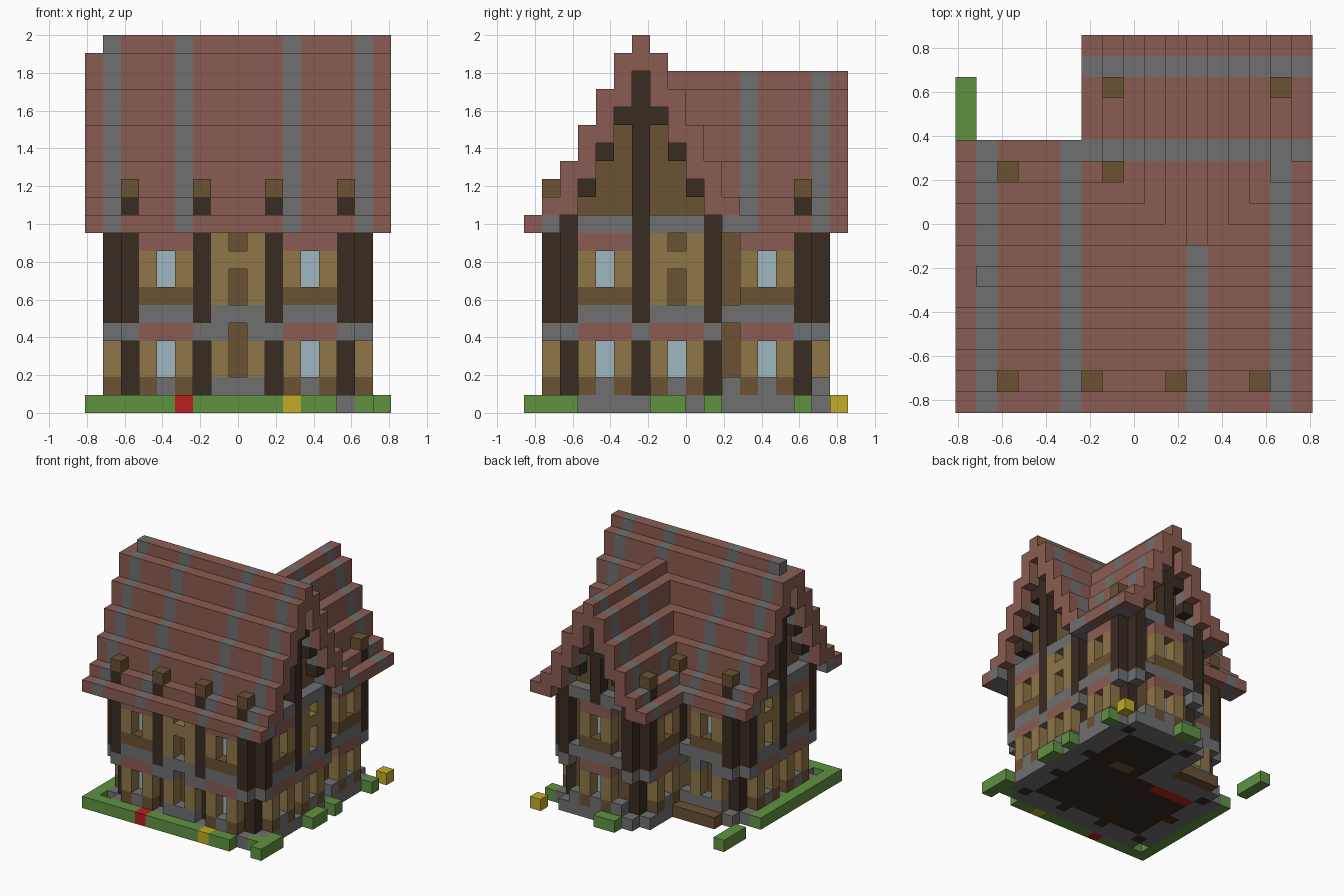
import bpy
import bmesh

if "Cube" in bpy.data.objects:
    bpy.data.objects.remove(bpy.data.objects["Cube"], do_unlink=True)

UNIT = 2 / 21  # edge of one building block
COLOURS = {
    "roof_brick": (0.255, 0.108, 0.085),
    "stone": (0.162, 0.162, 0.162),
    "dark_timber": (0.042, 0.025, 0.016),
    "plaster_tan": (0.275, 0.184, 0.067),
    "brown_wood": (0.144, 0.084, 0.033),
    "window_glass": (0.34, 0.48, 0.53),
    "grass": (0.117, 0.287, 0.054),
    "red_flower": (0.485, 0.014, 0.014),
    "yellow_flower": (0.552, 0.413, 0.021),
}
BRICK, STONE, DARK, TAN, BROWN, GLASS, GRASS, RED, YELLOW = range(9)
materials = []
for name, rgb in COLOURS.items():
    mat = bpy.data.materials.new(name)
    mat.use_nodes = True
    mat.diffuse_color = (*rgb, 1)
    mat.node_tree.nodes["Principled BSDF"].inputs["Base Color"].default_value = (*rgb, 1)
    materials.append(mat)

blocks = {}  # grid cell -> (part, colour)


def fill(part, colour, xs, ys, zs):
    """Fill a box of blocks; each range is a number or a (first, last) pair."""
    spans = [(r, r) if isinstance(r, int) else r for r in (xs, ys, zs)]
    for i in range(spans[0][0], spans[0][1] + 1):
        for j in range(spans[1][0], spans[1][1] + 1):
            for k in range(spans[2][0], spans[2][1] + 1):
                blocks[i, j, k] = (part, colour)


# Foundation, floor and solid core
for xs, ys in (((1, 15), (2, 10)), ((2, 14), (1, 11)), ((7, 15), (10, 15)), ((8, 14), (10, 16))):
    fill("foundation", STONE, xs, ys, 0)
fill("floor", DARK, (3, 13), (3, 9), 0)
fill("floor", DARK, (9, 13), (9, 14), 0)
fill("floor", BROWN, (10, 11), 10, 0)
fill("door_mat", RED, (3, 6), 9, 0)
fill("inner_walls", BROWN, (2, 14), (2, 10), (1, 9))
fill("inner_walls", BROWN, (8, 14), (10, 15), (1, 9))


# Each wall maps (position along wall, depth inward) to the grid
def front(u, d): return u, 1 + d
def right(u, d): return 15 - d, u
def left(u, d): return 1 + d, u
def back(u, d): return u, 11 - d
def wing_back(u, d): return u, 16 - d
def wing_left(u, d): return 7 + d, u


def put(wall, part, colour, us, depth, zs):
    for u in us:
        fill(part, colour, *wall(u, depth), zs)


def post(wall, u):
    put(wall, "timber_posts", DARK, [u], 1, (0, 4))
    put(wall, "stone_band", STONE, [u], 0, 4)
    put(wall, "timber_posts", DARK, [u], 0, (5, 9))


def filler(wall, u):
    put(wall, "wood_panels", BROWN, [u], 1, (2, 9))
    put(wall, "stone_band", STONE, [u], 0, 1)
    put(wall, "stone_band", STONE, [u], 0, 5)


def bay(wall, u, door=False, blank_top=False):
    """Three-block wall bay: two columns around a recessed opening."""
    sides, mid, whole = [u, u + 2], [u + 1], [u, u + 1, u + 2]
    put(wall, "lower_columns", TAN, sides, 0, (2, 3))
    put(wall, "stone_band", STONE, whole, 0, 5)
    put(wall, "plinth", STONE, whole, 0, 1)
    if door:
        put(wall, "stone_band", STONE, sides, 0, 4)
        put(wall, "door", BROWN, mid, 1, (2, 4))
    else:
        put(wall, "column_bases", BROWN, sides, 0, 1)
        put(wall, "windows", GLASS, mid, 1, (2, 3))
        put(wall, "brick_lintels", BRICK, whole, 0, 4)
    if blank_top:
        put(wall, "upper_columns", TAN, sides, 0, (6, 9))
        put(wall, "wood_panels", BROWN, mid, 1, (6, 9))
        put(wall, "upper_columns", TAN, mid, 0, 8)
    else:
        put(wall, "window_sills", BROWN, whole, 0, 6)
        put(wall, "upper_columns", TAN, sides, 0, (7, 8))
        put(wall, "windows", GLASS, mid, 1, (7, 8))
        put(wall, "brick_lintels", BRICK, whole, 0, 9)


# Walls
bay(front, 3)
bay(front, 7, door=True, blank_top=True)
bay(front, 11)
for wall in (left, right):
    bay(wall, 3)
    bay(wall, 7, blank_top=True)
bay(right, 12)
filler(right, 11)
bay(back, 3, door=True)
filler(back, 6)
bay(wing_left, 12)
bay(wing_back, 10)
filler(wing_back, 9)
filler(wing_back, 13)
for wall, places in ((front, (2, 6, 10, 14)), (right, (2, 6, 10, 15)), (left, (2, 6, 10)),
                     (back, (2,)), (wing_left, (15,)), (wing_back, (8, 14))):
    for u in places:
        post(wall, u)
fill("timber_posts", DARK, 7, 11, (5, 9))
fill("stone_band", STONE, 7, 11, 4)

# Roof courses as (bottom, top) from the ridge outward
WING = [(17, 18), (15, 17), (13, 15), (11, 13), (10, 11), (10, 10)]
MAIN = [(19, 20), (17, 19)] + WING[1:]


def gable(wall, centre, courses):
    """Timber trim stepping under the roof, with a stone band at its foot."""
    reach = len(courses) - 3
    put(wall, "gable_band", STONE, range(centre - reach, centre + reach + 1), 0, 10)
    for d in range(reach + 1):
        for u in (centre - d, centre + d):
            if courses[d][0] > 11:
                put(wall, "gable_timber", DARK, [u], 0, courses[d][0] - 1)
    put(wall, "gable_timber", DARK, [centre], 0, (10, courses[0][0] - 1))
    for u in (centre - reach, centre + reach):
        put(wall, "gable_timber", DARK, [u], 0, 10)


# Attic infill
for d in range(5):
    for s in (-d, d):
        fill("attic_wall", BROWN, (2, 14), 6 + s, (10, MAIN[d][0] - 1))
for d in range(4):
    for s in (-d, d):
        fill("attic_wall", BROWN, 11 + s, (7, 15), (10, WING[d][0] - 1))
gable(left, 6, MAIN)
gable(right, 6, MAIN)
gable(wing_back, 11, WING)

# Wing roof, then main roof, striped with stone
for d, zs in enumerate(WING):
    for x in (11 - d, 11 + d):
        for y in range(7 + d, 18):
            fill("wing_roof", STONE if y in (12, 16) else BRICK, x, y, zs)
for d, zs in enumerate(MAIN):
    for y in (6 - d, 6 + d):
        for x in range(17):
            if d == 6 and y == 12 and 6 <= x:
                continue
            fill("main_roof", STONE if x in (1, 5, 11, 15) else BRICK, x, y, zs)
for x in (0, 16):
    for y in (1, 11):
        fill("main_roof", STONE, x, y, 10)
del blocks[0, 6, 20]

# Beam ends poking out of the roof
for x, y in [(x, 1) for x in (2, 6, 10, 14)] + [(2, 11), (7, 11), (7, 15), (15, 15)]:
    fill("beam_ends", DARK, x, y, 11)
    fill("beam_caps", BROWN, x, y, 12)

# Garden, flowers and back step
fill("garden", GRASS, (0, 13), 0, 0)
fill("garden", GRASS, 0, (0, 10), 0)
fill("garden", GRASS, 0, (13, 15), 0)
fill("garden", GRASS, 15, 1, 0)
for ys in ((0, 2), (7, 8), 10, 15):
    fill("garden", GRASS, 16, ys, 0)
fill("garden", GRASS, (9, 10), 17, 0)
fill("flowers", RED, 5, 0, 0)
fill("flowers", YELLOW, 11, 0, 0)
fill("flowers", YELLOW, 16, 17, 0)
fill("back_step", BROWN, (3, 6), 12, 0)

# Turn the blocks into one mesh per part, keeping only exposed faces
for part in sorted({value[0] for value in blocks.values()}):
    bm = bmesh.new()
    corners = {}
    for cell, (owner, colour) in blocks.items():
        if owner != part:
            continue
        for axis in range(3):
            for side in (0, 1):
                beside = list(cell)
                beside[axis] += 2 * side - 1
                if tuple(beside) in blocks:
                    continue
                loop = []
                for p, q in ((0, 0), (1, 0), (1, 1), (0, 1)):
                    c = list(cell)
                    c[axis] += side
                    c[(axis + 1) % 3] += p
                    c[(axis + 2) % 3] += q
                    c = tuple(c)
                    if c not in corners:
                        corners[c] = bm.verts.new(((c[0] - 8.5) * UNIT, (c[1] - 9) * UNIT, c[2] * UNIT))
                    loop.append(corners[c])
                bm.faces.new(loop if side else loop[::-1]).material_index = colour
    mesh = bpy.data.meshes.new(part)
    bm.to_mesh(mesh)
    bm.free()
    for mat in materials:
        mesh.materials.append(mat)
    bpy.context.collection.objects.link(bpy.data.objects.new(part, mesh))
